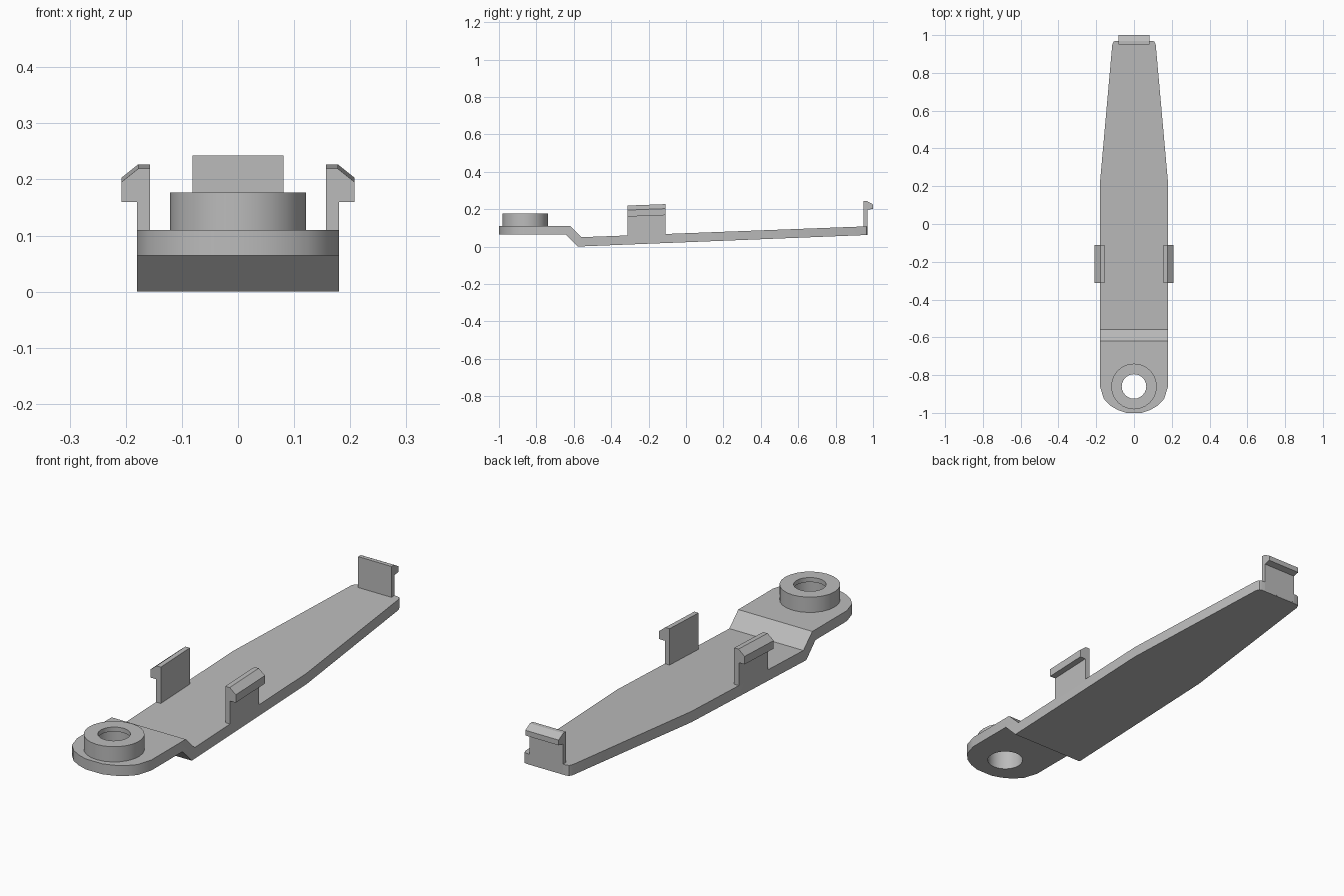
import bpy, bmesh, math
from mathutils import Vector

if "Cube" in bpy.data.objects:
    bpy.data.objects.remove(bpy.data.objects["Cube"])

grey = bpy.data.materials.new("plain grey")
grey.use_nodes = True
colour = (0.5, 0.5, 0.5, 1)
grey.diffuse_color = colour
grey.node_tree.nodes["Principled BSDF"].inputs["Base Color"].default_value = colour


def prism(name, points, direction):
    """Extrude a closed polygon of 3D points along a direction."""
    bm = bmesh.new()
    face = bm.faces.new([bm.verts.new(p) for p in points])
    moved = bmesh.ops.extrude_face_region(bm, geom=[face])["geom"]
    bmesh.ops.translate(bm, vec=Vector(direction),
                        verts=[v for v in moved if isinstance(v, bmesh.types.BMVert)])
    bmesh.ops.recalc_face_normals(bm, faces=bm.faces)
    mesh = bpy.data.meshes.new(name)
    bm.to_mesh(mesh)
    bm.free()
    mesh.materials.append(grey)
    obj = bpy.data.objects.new(name, mesh)
    bpy.context.collection.objects.link(obj)
    return obj


def disc(name, radius, z0, z1, sides=24):
    angles = [2 * math.pi * i / sides for i in range(sides)]
    points = [(radius * math.cos(a), HOLE_Y + radius * math.sin(a), z0) for a in angles]
    return prism(name, points, (0, 0, z1 - z0))


def boolean(obj, cutter, operation):
    mod = obj.modifiers.new(operation.lower(), "BOOLEAN")
    mod.object, mod.operation, mod.solver = cutter, operation, "EXACT"
    cutter.hide_render = True
    bpy.context.view_layer.objects.active = obj
    bpy.ops.object.modifier_apply(modifier=mod.name)
    bpy.data.objects.remove(cutter)


def smooth(obj):
    bpy.ops.object.select_all(action="DESELECT")
    obj.select_set(True)
    bpy.context.view_layer.objects.active = obj
    bpy.ops.object.shade_smooth_by_angle(angle=math.radians(32))


HOLE_Y = -0.86
SLOPE = 0.038

# Bent strip: side profile trimmed to the plan outline
side = [(-1.1, 0.11), (-0.62, 0.11), (-0.558, 0.05), (1.1, 0.113),
        (1.1, 0.067), (-0.578, 0), (-0.642, 0.064), (-1.1, 0.064)]
strip = prism("arm_plate", [(-0.3, y, z) for y, z in side], (0.6, 0, 0))
half = [(0.04, -1), (0.085, -0.985), (0.125, -0.962), (0.16, -0.925), (0.18, -0.86),
        (0.18, 0.22), (0.115, 0.95), (0.108, 0.966), (0.095, 0.97)]
plan = half + [(-x, y) for x, y in reversed(half)]
boolean(strip, prism("plan_cutter", [(x, y, -0.2) for x, y in plan], (0, 0, 0.6)), "INTERSECT")
boolean(strip, disc("hole_cutter", 0.075, -0.1, 0.3), "DIFFERENCE")
smooth(strip)

# Raised collar, with a thin inner lip at the top
collar = disc("pivot_collar", 0.121, 0.11, 0.177)
boolean(collar, disc("recess_cutter", 0.075, 0, 0.157), "DIFFERENCE")
boolean(collar, disc("lip_cutter", 0.065, 0, 0.3), "DIFFERENCE")
smooth(collar)

# Mirrored side clips, sheared to follow the slope of the strip
hook = [(0.157, 0.05), (0.157, 0.219), (0.178, 0.219), (0.208, 0.195),
        (0.208, 0.16), (0.18, 0.16), (0.18, 0.05)]
for name, s in (("left_clip", 1), ("right_clip", -1)):
    prism(name, [(s * x, -0.312, z) for x, z in hook], (0, 0.202, 0.202 * SLOPE))

# End clip with an outward hook
end = [(0.95, 0.08), (0.95, 0.243), (0.968, 0.243), (1, 0.225),
       (1, 0.202), (0.971, 0.196), (0.971, 0.066)]
prism("end_clip", [(-0.081, y, z) for y, z in end], (0.162, 0, 0))
